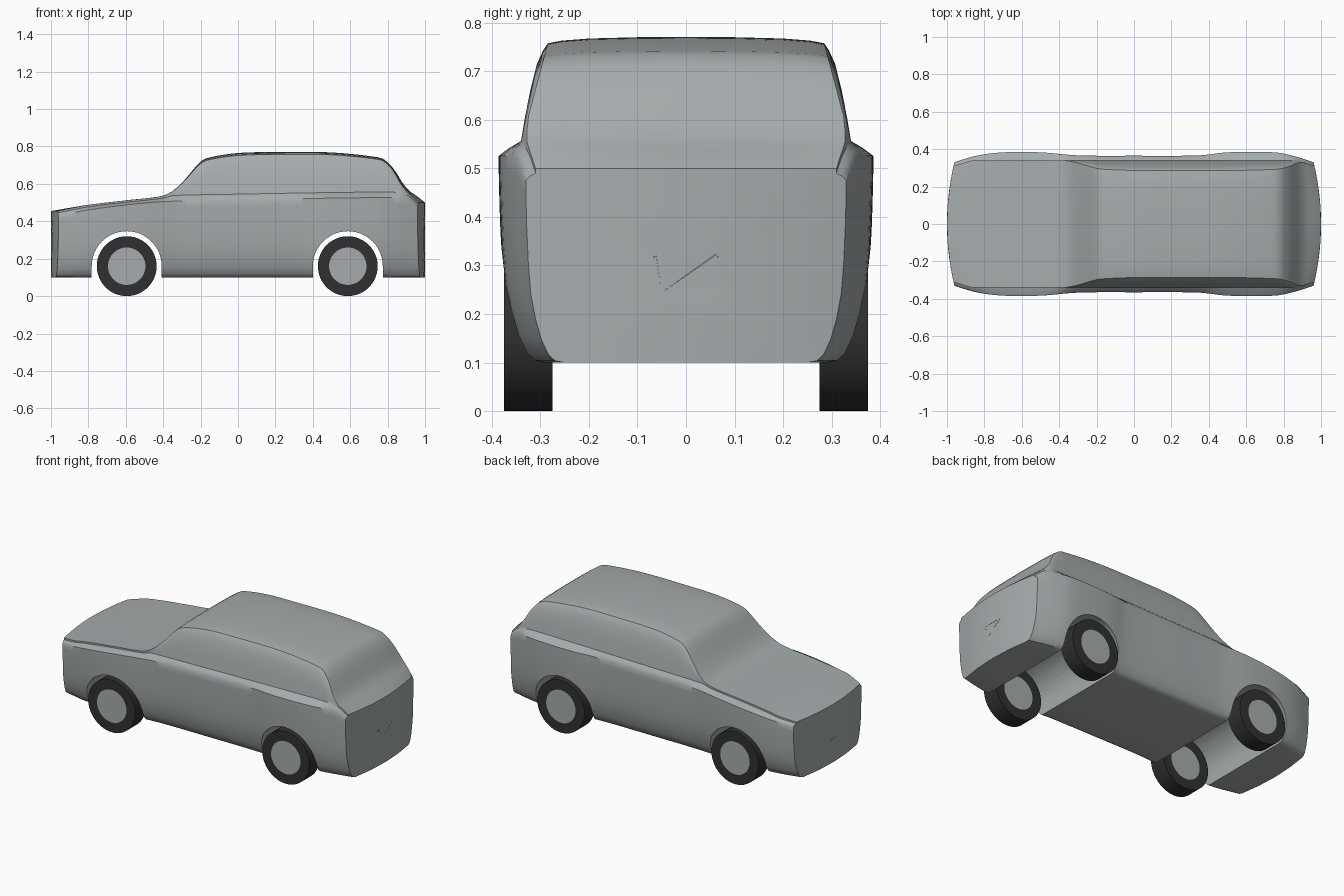
import bpy
import bmesh
from math import pi
from mathutils import Matrix

old = bpy.data.objects.get("Cube")
if old:
    bpy.data.objects.remove(old, do_unlink=True)


def material(name, rgb):
    mat = bpy.data.materials.new(name)
    mat.use_nodes = True
    mat.diffuse_color = (*rgb, 1)
    mat.node_tree.nodes["Principled BSDF"].inputs["Base Color"].default_value = (*rgb, 1)
    return mat


silver = material("silver grey", (0.38, 0.41, 0.42))
rubber = material("black rubber", (0.03, 0.03, 0.03))


def add_object(name, bm, *mats):
    bmesh.ops.recalc_face_normals(bm, faces=bm.faces)
    mesh = bpy.data.meshes.new(name)
    bm.to_mesh(mesh)
    bm.free()
    for mat in mats:
        mesh.materials.append(mat)
    obj = bpy.data.objects.new(name, mesh)
    bpy.context.collection.objects.link(obj)
    return obj


def activate(obj):
    bpy.ops.object.select_all(action='DESELECT')
    obj.select_set(True)
    bpy.context.view_layer.objects.active = obj


def smooth(obj, angle):
    activate(obj)
    bpy.ops.object.shade_smooth_by_angle(angle=angle)


def clamp(v):
    return max(0.0, min(1.0, v))


def curve(keys, x):
    """Smooth curve through (x, value) keys."""
    n = len(keys)

    def slope(k):
        a, b = keys[max(k - 1, 0)], keys[min(k + 1, n - 1)]
        return (b[1] - a[1]) / (b[0] - a[0])

    i = 0
    while i < n - 2 and x > keys[i + 1][0]:
        i += 1
    (xa, va), (xb, vb) = keys[i], keys[i + 1]
    d = xb - xa
    t = (x - xa) / d
    u = 1 - t
    return (va * (1 + 2 * t) * u * u + vb * t * t * (3 - 2 * t)
            + d * t * u * (slope(i) * u - slope(i + 1) * t))


# Body lines along the car: half width, shoulder height, roof and hood height
WIDTH = [(-1, .33), (-.85, .365), (-.7, .383), (-.5, .383), (-.3, .367), (0, .365),
         (.35, .367), (.5, .383), (.75, .383), (.87, .362), (1, .33)]
SHOULDER = [(-1, .43), (-.7, .475), (-.4, .505), (0, .515), (.6, .525),
            (.85, .525), (.95, .51), (1, .475)]
TOP = [(-1, .455), (-.8, .488), (-.6, .512), (-.42, .533), (-.36, .555), (-.3, .605),
       (-.2, .72), (-.15, .742), (0, .765), (.2, .77), (.5, .768), (.75, .742),
       (.79, .725), (.84, .67), (.88, .605), (.92, .56), (.96, .532), (1, .5)]
# Lower side as (share of half width, share of height below the shoulder)
SIDE = [(0, 0), (.4, 0), (.76, 0), (.82, .01), (.86, .045), (.905, .13),
        (.94, .24), (.97, .38), (.985, .55), (.995, .75), (1, .92)]


def half_section(x):
    w, zb, zt = curve(WIDTH, x), curve(SHOULDER, x), curve(TOP, x)
    rise = zt - zb
    pts = [(w * a, .1 + (zb - .1) * b) for a, b in SIDE]
    base = min(.34, w - .02)
    zs = zb + min(.03, rise * .6)
    lean = .055 * clamp((zt - .55) / .22)
    edge = base - lean
    pts += [(w, zb), ((w + base) / 2 + .003, zb + min(.015, rise * .35))]
    # cabin side, roof edge and roof crown
    for a, b in ((0, 0), (.16, .25), (.35, .5), (.6, .75), (.82, .87), (1, .94)):
        pts.append((base - lean * a, zs + (zt - zs) * b))
    for a, b in ((.9, .965), (.7, .985), (.35, .997), (0, 1)):
        pts.append((edge * a, zs + (zt - zs) * b))
    return pts


def add_ring(bm, x, scale=1.0):
    """One cross-section, bowed so that both ends curve in plan."""
    half = half_section(x)
    ring = half + [(-y, z) for y, z in half[-2:0:-1]]
    mid = .28
    bow = .04 * clamp((abs(x) - .75) / .25) ** 2 * (1 if x > 0 else -1)
    return [bm.verts.new((x - bow * (y * scale / .33) ** 2, y * scale,
                          mid + (z - mid) * scale)) for y, z in ring]


# Body shell with bowed nose and tail panels
bm = bmesh.new()
cap = (.2, .4, .6, .8)
steps = 80
rings = [add_ring(bm, -1, s) for s in cap]
rings += [add_ring(bm, -1 + 2 * i / steps) for i in range(steps + 1)]
rings += [add_ring(bm, 1, s) for s in reversed(cap)]
count = len(rings[0])
for a, b in zip(rings, rings[1:]):
    for i in range(count):
        j = (i + 1) % count
        bm.faces.new((a[i], a[j], b[j], b[i]))
bm.faces.new(rings[0])
bm.faces.new(rings[-1])
body = add_object("body", bm, silver)

# Wheel tunnels: round above the axle, straight below it
AXLES = {"front": -.595, "rear": .587}
AXLE_Z = .16
ARCH = .187
for end, ax in AXLES.items():
    bm = bmesh.new()
    segs = 24
    outline = [Matrix.Rotation(-pi * i / segs, 3, 'Y') @ Matrix.Identity(3).col[0] * ARCH
               for i in range(segs + 1)]
    prof = [(ax + p.x, AXLE_Z + p.z) for p in outline]
    prof += [(ax - ARCH, -.05), (ax + ARCH, -.05)]
    face = bm.faces.new([bm.verts.new((x, -.6, z)) for x, z in prof])
    out = bmesh.ops.extrude_face_region(bm, geom=[face])
    moved = [v for v in out["geom"] if isinstance(v, bmesh.types.BMVert)]
    bmesh.ops.translate(bm, verts=moved, vec=(0, 1.2, 0))
    cutter = add_object(end + "_arch_cutter", bm, silver)
    cutter.hide_render = True
    mod = body.modifiers.new(end + " arch", 'BOOLEAN')
    mod.operation = 'DIFFERENCE'
    mod.solver = 'EXACT'
    mod.object = cutter
    activate(body)
    bpy.ops.object.modifier_apply(modifier=mod.name)
    bpy.data.objects.remove(cutter, do_unlink=True)
smooth(body, .6)

# Wheels: black tyres with flush hub discs on both faces
for end, ax in AXLES.items():
    for side, sy in (("left", 1), ("right", -1)):
        bm = bmesh.new()
        bmesh.ops.create_cone(bm, cap_ends=True, segments=48, radius1=.16, radius2=.16,
                              depth=.1, matrix=Matrix.Rotation(pi / 2, 4, 'X'))
        hubs = [f for f in bm.faces if len(f.verts) > 4]
        bmesh.ops.inset_individual(bm, faces=hubs, thickness=.06)
        for f in bm.faces:
            f.material_index = 1 if len(f.verts) > 4 else 0
        wheel = add_object(f"{end}_{side}_wheel", bm, rubber, silver)
        wheel.location = (ax, sy * .325, AXLE_Z)
        smooth(wheel, .6)
